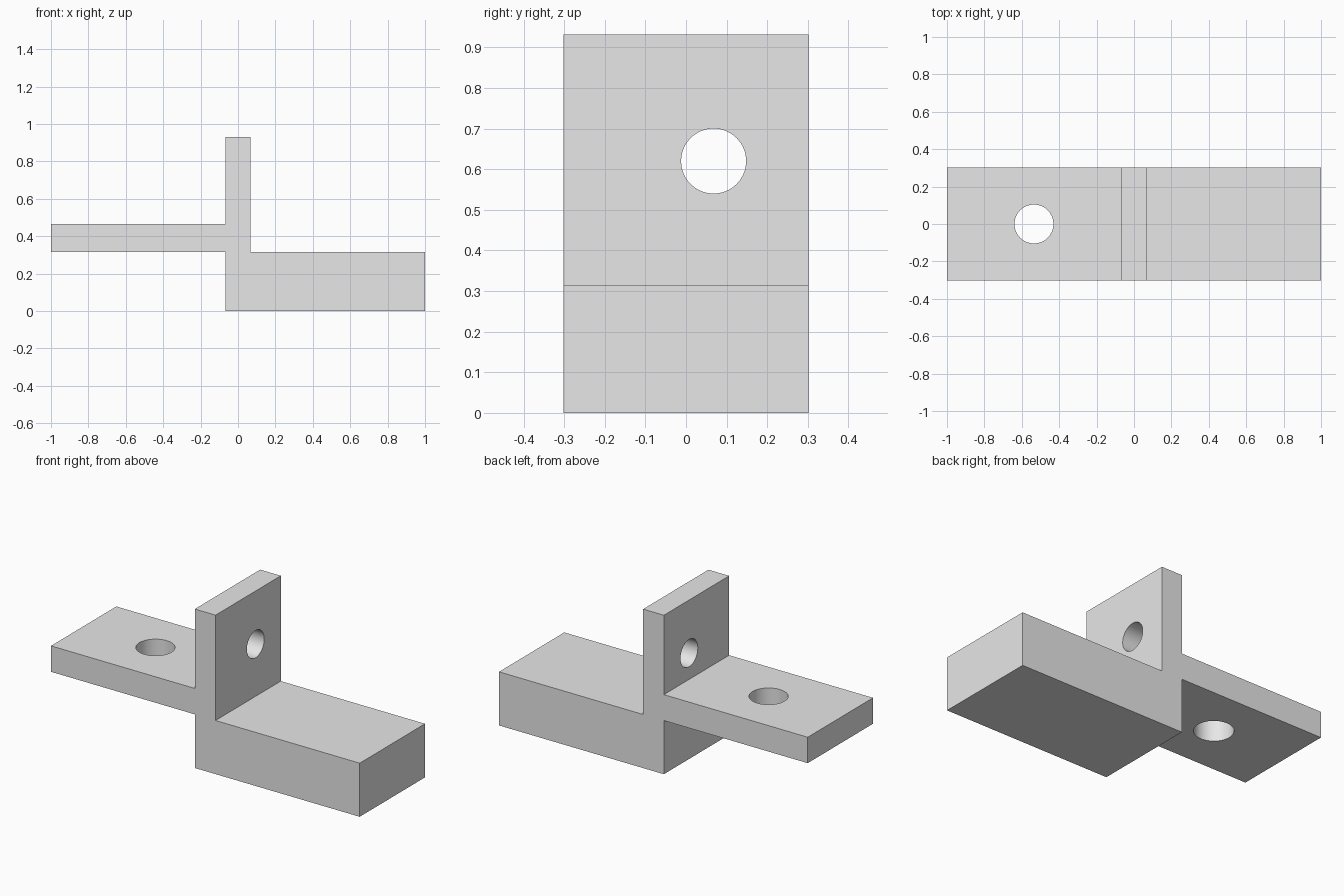
import bpy
import bmesh
from math import pi
from mathutils import Matrix

HALF_WIDTH = 0.302

cube = bpy.data.objects.get("Cube")
if cube:
    bpy.data.objects.remove(cube, do_unlink=True)

# Single plain grey finish
grey = bpy.data.materials.new("plain_grey")
grey.use_nodes = True
grey.diffuse_color = (0.8, 0.8, 0.8, 1)
bsdf = next(n for n in grey.node_tree.nodes if n.type == 'BSDF_PRINCIPLED')
bsdf.inputs["Base Color"].default_value = grey.diffuse_color


def add_object(name, bm):
    bmesh.ops.recalc_face_normals(bm, faces=bm.faces)
    mesh = bpy.data.meshes.new(name)
    bm.to_mesh(mesh)
    bm.free()
    mesh.materials.append(grey)
    obj = bpy.data.objects.new(name, mesh)
    bpy.context.collection.objects.link(obj)
    return obj


def drill(target, name, radius, depth, matrix):
    """Cut a round hole through the target with a hidden cylinder."""
    bm = bmesh.new()
    bmesh.ops.create_cone(bm, cap_ends=True, segments=64, radius1=radius,
                          radius2=radius, depth=depth, matrix=matrix)
    cutter = add_object(name, bm)
    cutter.hide_render = True
    cutter.hide_set(True)
    mod = target.modifiers.new(name, 'BOOLEAN')
    mod.operation = 'DIFFERENCE'
    mod.solver = 'EXACT'
    mod.object = cutter


# Bracket body: stepped side profile (x, z) extruded across its width
profile = [(-0.068, 0), (1, 0), (1, 0.314), (0.066, 0.314), (0.066, 0.931),
           (-0.068, 0.931), (-0.068, 0.466), (-1, 0.466), (-1, 0.314), (-0.068, 0.314)]
bm = bmesh.new()
face = bm.faces.new([bm.verts.new((x, -HALF_WIDTH, z)) for x, z in profile])
extruded = bmesh.ops.extrude_face_region(bm, geom=[face])["geom"]
bmesh.ops.translate(bm, vec=(0, 2 * HALF_WIDTH, 0),
                    verts=[v for v in extruded if isinstance(v, bmesh.types.BMVert)])
bracket = add_object("bracket_body", bm)

# Vertical hole in the thin arm, sideways hole in the upright plate
drill(bracket, "arm_hole_cutter", 0.104, 0.4, Matrix.Translation((-0.535, 0, 0.39)))
drill(bracket, "plate_hole_cutter", 0.08, 0.4,
      Matrix.Translation((0, 0.068, 0.62)) @ Matrix.Rotation(pi / 2, 4, 'Y'))

# Bake the holes, then smooth only their round walls
bpy.ops.object.select_all(action='DESELECT')
bpy.context.view_layer.objects.active = bracket
bracket.select_set(True)
for mod in list(bracket.modifiers):
    cutter = mod.object
    bpy.ops.object.modifier_apply(modifier=mod.name)
    bpy.data.objects.remove(cutter, do_unlink=True)
bpy.ops.object.shade_smooth_by_angle(angle=pi / 6)
